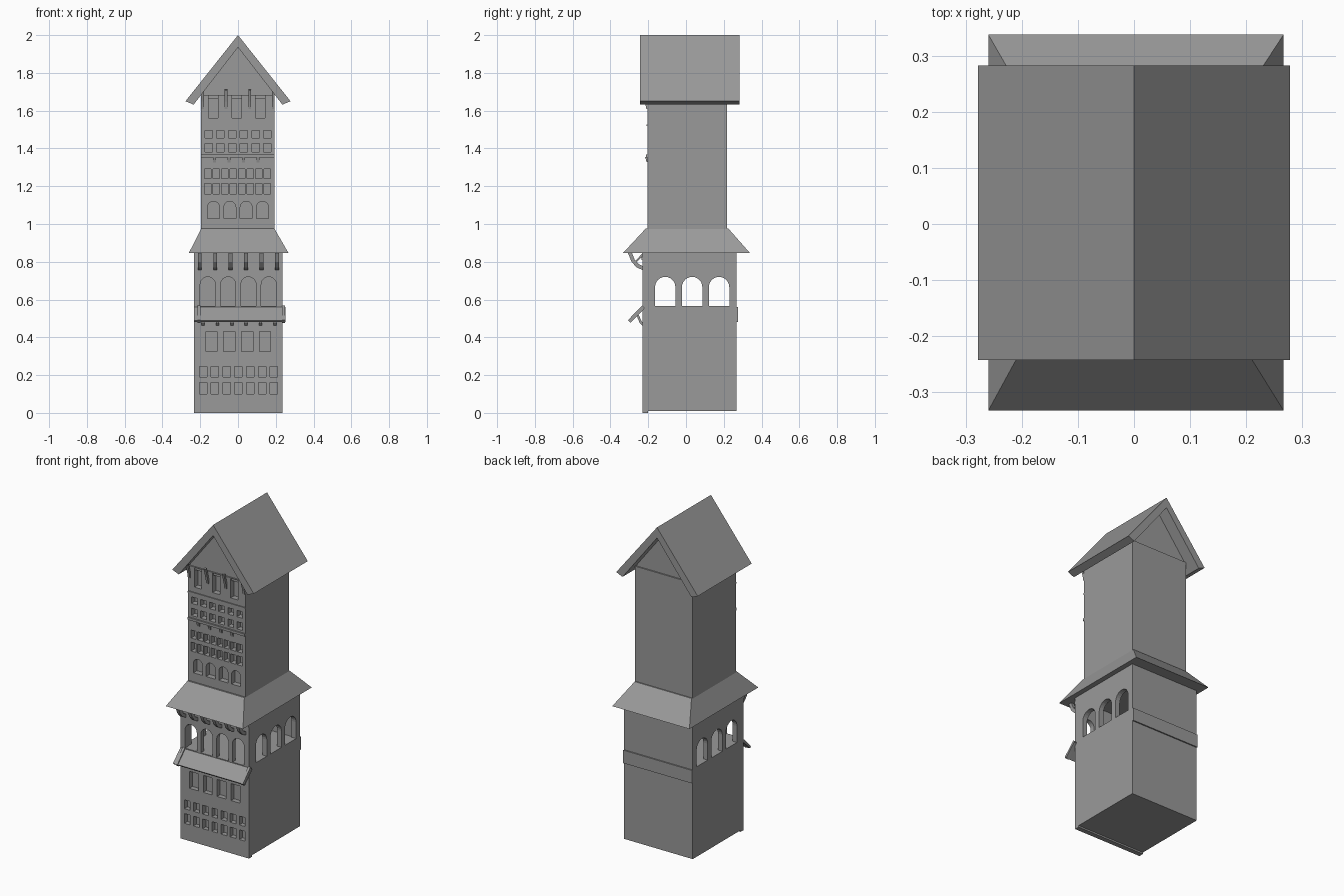
import bpy
import math
from mathutils import Vector

cube = bpy.data.objects.get("Cube")
if cube:
    bpy.data.objects.remove(cube, do_unlink=True)

stone = bpy.data.materials.new("stone_grey")
stone.use_nodes = True
GREY = (0.32, 0.32, 0.32, 1)
stone.diffuse_color = GREY
stone.node_tree.nodes["Principled BSDF"].inputs["Base Color"].default_value = GREY


def make(name, verts, faces):
    me = bpy.data.meshes.new(name)
    me.from_pydata(verts, [], faces)
    me.materials.append(stone)
    ob = bpy.data.objects.new(name, me)
    bpy.context.collection.objects.link(ob)
    return ob


def prism_data(profile, axis, a, b):
    """Profile of (u, z) points, extruded from a to b along x or y."""
    n = len(profile)
    area = sum(p[0] * q[1] - q[0] * p[1] for p, q in zip(profile, profile[1:] + profile[:1]))
    if (area > 0) != (axis == "y"):
        profile = profile[::-1]
    if axis == "y":
        verts = [(u, t, z) for t in (a, b) for u, z in profile]
    else:
        verts = [(t, u, z) for t in (b, a) for u, z in profile]
        profile = profile[::-1]
        verts = verts[n:] + verts[:n]
        verts = verts[:n][::-1] + verts[n:][::-1]
    faces = [tuple(range(n)), tuple(range(2 * n - 1, n - 1, -1))]
    faces += [(i, i + n, (i + 1) % n + n, (i + 1) % n) for i in range(n)]
    return verts, faces


def fix_normals(ob):
    import bmesh
    bm = bmesh.new()
    bm.from_mesh(ob.data)
    bmesh.ops.recalc_face_normals(bm, faces=bm.faces[:])
    bm.to_mesh(ob.data)
    bm.free()


def prisms(name, profiles, axis, a, b):
    verts, faces = [], []
    for p in profiles:
        v, f = prism_data(p, axis, a, b)
        faces += [tuple(i + len(verts) for i in face) for face in f]
        verts += v
    ob = make(name, verts, faces)
    fix_normals(ob)
    return ob


def rect(u0, u1, z0, z1):
    return [(u0, z0), (u1, z0), (u1, z1), (u0, z1)]


def box(name, x0, x1, y0, y1, z0, z1):
    return prisms(name, [rect(x0, x1, z0, z1)], "y", y0, y1)


def row(count, first, last, width, z0, z1):
    step = (last - first) / (count - 1)
    return [rect(first + i * step - width / 2, first + i * step + width / 2, z0, z1)
            for i in range(count)]


def arches(count, first, last, width, z0, z1):
    step, r = (last - first) / (count - 1), width / 2
    out = []
    for i in range(count):
        c = first + i * step
        arc = [(c + r * math.cos(math.pi * k / 12), z1 - r + r * math.sin(math.pi * k / 12))
               for k in range(13)]
        out.append([(c - r, z0), (c + r, z0)] + arc)
    return out


def cut(target, cutter):
    mod = target.modifiers.new("openings", "BOOLEAN")
    mod.operation = "DIFFERENCE"
    mod.solver = "EXACT"
    mod.object = cutter
    bpy.context.view_layer.update()
    dg = bpy.context.evaluated_depsgraph_get()
    me = bpy.data.meshes.new_from_object(target.evaluated_get(dg))
    target.modifiers.clear()
    target.data = me
    bpy.data.objects.remove(cutter, do_unlink=True)


def strut(name, xs, width, path, thick):
    """Flat bar following a (y, z) path, repeated at every x."""
    pts = [Vector(p) for p in path]
    left, right = [], []
    for i, p in enumerate(pts):
        d = (pts[min(i + 1, len(pts) - 1)] - pts[max(i - 1, 0)]).normalized()
        n = Vector((-d.y, d.x)) * thick / 2
        left.append(tuple(p + n))
        right.append(tuple(p - n))
    for x in xs:
        prisms(name, [left + right[::-1]], "x", x - width / 2, x + width / 2)


def spread(count, first, last):
    return [first + i * (last - first) / (count - 1) for i in range(count)]


# Lower storeys: solid core with a pierced front wall
LX0, LX1, LY0, LY1 = -0.233, 0.236, -0.23, 0.267
box("lower_core", LX0, LX1, -0.2, LY1, 0.01, 0.56)
lower_front = box("lower_front_wall", LX0, LX1, LY0, -0.2, 0, 0.56)
cut(lower_front, prisms("cutter", row(7, -0.185, 0.19, 0.04, 0.10, 0.16)
                        + row(7, -0.185, 0.19, 0.04, 0.19, 0.245)
                        + row(4, -0.14, 0.143, 0.06, 0.325, 0.43), "y", -0.3, -0.1))

# Open gallery: hollow room with arches on the front and both sides
gallery = box("gallery", LX0, LX1, LY0, LY1, 0.56, 0.85)
cut(gallery, box("cutter", LX0 + 0.03, LX1 - 0.03, LY0 + 0.03, LY1 - 0.03, 0.565, 0.82))
cut(gallery, prisms("cutter", arches(4, -0.16, 0.163, 0.08, 0.565, 0.72), "y", -0.3, -0.15))
cut(gallery, prisms("cutter", arches(3, -0.11, 0.175, 0.108, 0.565, 0.72), "x", -0.4, 0.4))
box("gallery_beam", LX0, LX1, LY0 - 0.005, LY0, 0.81, 0.825)
box("rear_band", LX0, LX1, LY1, LY1 + 0.008, 0.48, 0.56)

# Sloping balcony front with end frames and small supports
strut("balcony_panel", [0.01], 0.485, [(-0.225, 0.555), (-0.297, 0.485)], 0.014)
strut("balcony_end", [-0.207, 0.24], 0.016, [(-0.225, 0.562), (-0.3, 0.484)], 0.02)
strut("balcony_support", spread(6, -0.185, 0.195), 0.016,
      [(-0.225, 0.465), (-0.24, 0.48), (-0.255, 0.515)], 0.012)

# Curved brackets below the skirt roof
strut("eave_bracket", spread(6, -0.203, 0.207), 0.02,
      [(-0.225, 0.765), (-0.255, 0.778), (-0.28, 0.805), (-0.298, 0.85)], 0.02)
strut("eave_brace", spread(6, -0.203, 0.207), 0.012, [(-0.228, 0.84), (-0.27, 0.795)], 0.01)

# Skirt roof
base = [(-0.26, -0.333), (0.267, -0.333), (0.267, 0.338), (-0.26, 0.338)]
top = [(-0.195, -0.214), (0.193, -0.214), (0.193, 0.225), (-0.195, 0.225)]
make("skirt_roof", [(x, y, 0.847) for x, y in base] + [(x, y, 0.975) for x, y in top],
     [(3, 2, 1, 0), (4, 5, 6, 7)] + [(i, (i + 1) % 4, (i + 1) % 4 + 4, i + 4) for i in range(4)])

# Upper tower: solid core with a pierced front wall
UX0, UX1, UY0, UY1, UZ = -0.197, 0.194, -0.204, 0.218, 1.684
box("upper_core", UX0, UX1, -0.17, UY1, 0.9, UZ)
upper_front = box("upper_front_wall", UX0, UX1, UY0, -0.17, 0.9, UZ)
cut(upper_front, prisms("cutter", arches(4, -0.13, 0.13, 0.063, 1.03, 1.12)
                        + row(8, -0.16, 0.155, 0.035, 1.16, 1.215)
                        + row(8, -0.16, 0.155, 0.035, 1.24, 1.29)
                        + row(6, -0.155, 0.155, 0.04, 1.38, 1.425)
                        + row(6, -0.155, 0.155, 0.04, 1.455, 1.495)
                        + row(3, -0.13, 0.118, 0.05, 1.56, 1.68), "y", -0.3, -0.1))
box("lower_ledge", UX0, UX1, UY0 - 0.009, UY0, 1.352, 1.367)
box("upper_ledge", UX0, UX1, UY0 - 0.006, UY0, 1.518, 1.528)
strut("ledge_support", spread(4, -0.125, 0.105), 0.016,
      [(UY0, 1.328), (UY0 - 0.007, 1.355)], 0.01)
strut("roof_strut", spread(4, -0.188, 0.186), 0.014,
      [(UY0, 1.61), (UY0 - 0.008, 1.65), (UY0 - 0.025, 1.71)], 0.012)

# Gable and main roof
prisms("gable", [[(UX0, UZ - 0.02), (UX1, UZ - 0.02), (UX1, UZ), (0, 1.94), (UX0, UZ)]],
       "y", UY0 + 0.008, UY1 - 0.008)
prisms("main_roof", [[(0, 2.0), (-0.278, 1.65), (-0.235, 1.632), (0, 1.935),
                      (0.235, 1.632), (0.278, 1.65)]], "y", -0.243, 0.283)
